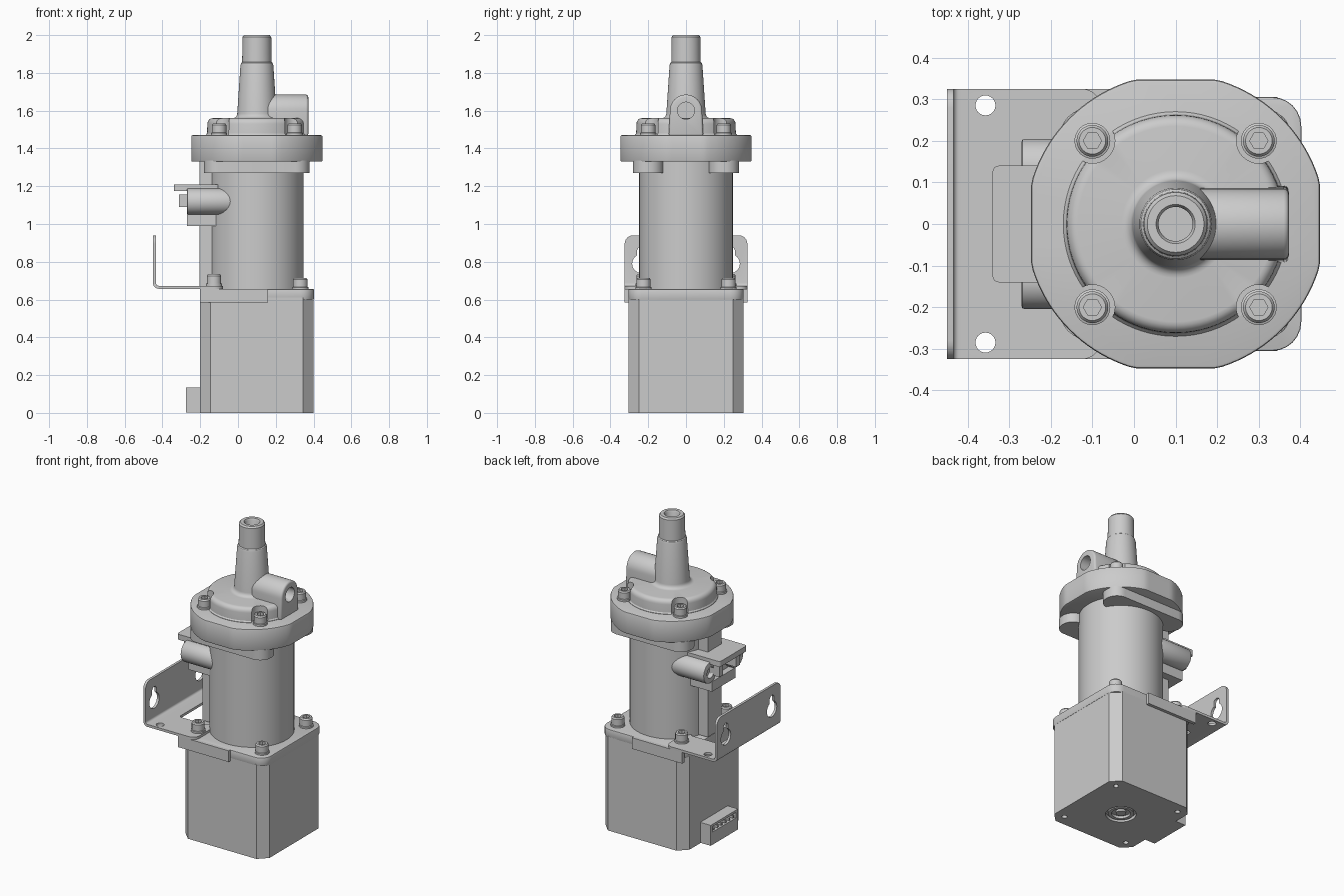
import bpy, bmesh, math
from mathutils import Vector

if "Cube" in bpy.data.objects:
    bpy.data.objects.remove(bpy.data.objects["Cube"])

CX = 0.1                      # axis of the pump column
AX = {'z': lambda u, v, w: (u, v, w), 'x': lambda u, v, w: (w, u, v), 'y': lambda u, v, w: (u, w, v)}


def finish(bm, name):
    bmesh.ops.remove_doubles(bm, verts=bm.verts, dist=1e-5)
    bmesh.ops.recalc_face_normals(bm, faces=bm.faces)
    me = bpy.data.meshes.new(name)
    bm.to_mesh(me)
    bm.free()
    ob = bpy.data.objects.new(name, me)
    bpy.context.collection.objects.link(ob)
    return ob


def prism(name, pts, a, b, axis='z'):
    bm = bmesh.new()
    lo = [bm.verts.new(AX[axis](u, v, a)) for u, v in pts]
    hi = [bm.verts.new(AX[axis](u, v, b)) for u, v in pts]
    bm.faces.new(lo)
    bm.faces.new(hi)
    n = len(pts)
    for i in range(n):
        j = (i + 1) % n
        bm.faces.new((lo[i], lo[j], hi[j], hi[i]))
    return finish(bm, name)


def circle(u, v, r, n=48):
    return [(u + r * math.cos(2 * math.pi * i / n), v + r * math.sin(2 * math.pi * i / n)) for i in range(n)]


def rrect(u0, u1, v0, v1, r, n=6):
    pts = []
    for k, (u, v) in enumerate([(u1 - r, v1 - r), (u0 + r, v1 - r), (u0 + r, v0 + r), (u1 - r, v0 + r)]):
        for i in range(n + 1):
            t = math.pi / 2 * (k + i / n)
            pts.append((u + r * math.cos(t), v + r * math.sin(t)))
    return pts


def box(name, x0, x1, y0, y1, z0, z1):
    return prism(name, [(x0, y0), (x1, y0), (x1, y1), (x0, y1)], z0, z1)


def lathe(name, prof, x=CX, y=0, n=64):
    bm = bmesh.new()
    rings = [[bm.verts.new((x + r * math.cos(2 * math.pi * i / n), y + r * math.sin(2 * math.pi * i / n), z))
              for i in range(n)] for r, z in prof]
    for a, b in zip(rings, rings[1:]):
        for i in range(n):
            j = (i + 1) % n
            bm.faces.new((a[i], a[j], b[j], b[i]))
    bmesh.ops.remove_doubles(bm, verts=bm.verts, dist=1e-5)
    return finish(bm, name)


def apply(ob, mod):
    bpy.context.view_layer.objects.active = ob
    bpy.ops.object.modifier_apply(modifier=mod.name)


def cut(ob, *cutters):
    for c in cutters:
        m = ob.modifiers.new("cut", 'BOOLEAN')
        m.operation, m.solver, m.object = 'DIFFERENCE', 'EXACT', c
        apply(ob, m)
        bpy.data.objects.remove(c)
    return ob


def bevel(ob, w, seg=2):
    m = ob.modifiers.new("bevel", 'BEVEL')
    m.width, m.segments, m.limit_method, m.angle_limit = w, seg, 'ANGLE', math.radians(40)
    apply(ob, m)
    return ob


# Motor: chamfered body, rounded top flange, recessed bottom
motor = prism("motor_body", rrect(-0.2, 0.4, -0.305, 0.305, 0.055, 1), 0, 0.61)
cut(motor, prism("c", circle(CX, 0, 0.09), -0.1, 0.02))
for sx in (-1, 1):
    for sy in (-1, 1):
        cut(motor, prism("c", circle(CX + sx * 0.235, sy * 0.235, 0.016, 20), -0.1, 0.05))
bevel(prism("motor_flange", rrect(-0.202, 0.402, -0.305, 0.305, 0.07), 0.6, 0.655), 0.004)
lathe("motor_bearing", [(0.055, 0.03), (0.055, 0.004), (0.075, 0.004), (0.075, 0.03)])
lathe("motor_shaft_end", [(0, 0.03), (0, 0.006), (0.03, 0.006), (0.03, 0.03)])

# Motor plug with pin slots
plug = box("motor_plug", -0.275, -0.19, -0.14, 0.14, 0.003, 0.135)
cut(plug, box("c", -0.3, -0.215, -0.12, 0.12, 0.085, 0.12))
for i in range(6):
    y = -0.1 + i * 0.04
    box("plug_pin", -0.27, -0.21, y - 0.006, y + 0.006, 0.09, 0.105)

# Pump column with back rib and clamping lugs
lathe("column", [(0, 0.65), (0.248, 0.65), (0.248, 1.335), (0, 1.335)], n=80)
box("column_rib", -0.205, -0.1, -0.07, 0.07, 0.66, 1.33)
for s in (-1, 1):
    prism("clamp_lug", rrect(-0.18, 0.378, s * 0.2 - 0.08, s * 0.2 + 0.08, 0.075, 8), 1.27, 1.335)

# Side ports, cover plate and sensor block on the back of the column
for s in (-1, 1):
    port = bevel(prism("back_port", circle(s * 0.135, 1.12, 0.069), -0.27, 0.0, 'x'), 0.006)
    cut(port, prism("c", circle(s * 0.135, 1.12, 0.035, 24), -0.4, -0.24, 'x'))
prism("cover_plate", rrect(-0.34, -0.1, -0.14, 0.14, 0.015, 4), 1.175, 1.21)
box("sensor_block", -0.27, -0.1, -0.12, 0.12, 0.99, 1.055)
box("sensor_core", -0.23, -0.1, -0.1, 0.1, 1.05, 1.18)
for s in (-1, 1):
    box("sensor_tab", -0.312, -0.22, s * 0.085 - 0.02, s * 0.085 + 0.02, 1.09, 1.157)

# Mounting bracket: bent sheet with keyholes, window and side tabs
R, T, X0, Z0 = 0.03, 0.016, -0.45, 0.657
arc = [i * math.pi / 10 for i in range(6)]
outer = [(X0 + R - R * math.cos(t), Z0 + R - R * math.sin(t)) for t in arc]
inner = [(X0 + R - (R - T) * math.cos(t), Z0 + R - (R - T) * math.sin(t)) for t in arc]
bracket = prism("bracket", [(X0, 0.94)] + outer + [(-0.08, Z0), (-0.08, Z0 + T)] + inner[::-1]
                + [(X0 + T, 0.94)], -0.325, 0.325, 'y')
bm = bmesh.new()
bm.from_mesh(bracket.data)
corners = []
for e in bm.edges:
    m, d = (e.verts[0].co + e.verts[1].co) / 2, e.verts[0].co - e.verts[1].co
    if abs(d.y) < 1e-4 and (m.z > 0.939 or m.x > -0.081):
        corners.append(e)
bmesh.ops.bevel(bm, geom=corners, offset=0.045, segments=6, profile=0.5, affect='EDGES')
bm.to_mesh(bracket.data)
bm.free()
cut(bracket, prism("c", rrect(-0.33, -0.12, -0.13, 0.13, 0.02), 0.6, 0.72))
for s in (-1, 1):
    y = s * 0.235
    cut(bracket, prism("c", circle(-0.357, s * 0.285, 0.024, 24), 0.6, 0.72),
        prism("c", circle(y, 0.79, 0.05, 32), -0.5, -0.4, 'x'),
        prism("c", rrect(y - 0.024, y + 0.024, 0.78, 0.88, 0.0235), -0.5, -0.4, 'x'))
    box("bracket_side_tab", -0.2, 0.16, *sorted((s * 0.303, s * 0.325)), 0.585, 0.657)

# Upper flange: disc with four flats
F = 0.347
pts = [(CX + max(-F, min(F, u)), max(-F, min(F, v))) for u, v in circle(0, 0, 0.361, 120)]
bevel(prism("head_flange", pts, 1.33, 1.47), 0.007)

# Head cap: dome, tapered neck and bored tip
dome = [(0.235 + 0.027 * math.cos(t), 1.53 + 0.03 * math.sin(t)) for t in arc]
fillet = [(0.13 - 0.026 * math.sin(t), 1.586 - 0.026 * math.cos(t)) for t in arc]
cap = lathe("head_cap", [(0, 1.46), (0.27, 1.46), (0.27, 1.472), (0.264, 1.48)] + dome + fillet
            + [(0.087, 1.84), (0.083, 1.853), (0.078, 1.857), (0.076, 1.99), (0.068, 2.0),
               (0.047, 2.0), (0.041, 1.99), (0.041, 1.75), (0, 1.75)], n=80)
SPOTS = [(CX + sx * 0.2, sy * 0.2) for sx in (-1, 1) for sy in (-1, 1)]
for x, y in SPOTS:
    cut(cap, prism("c", circle(x, y, 0.054, 32), 1.471, 1.65))

# Outlet port: arched block with a bore
arch = [(0.085 * math.cos(math.pi * i / 24), 1.6 + 0.085 * math.sin(math.pi * i / 24)) for i in range(25)]
outlet = bevel(prism("outlet_port", [(0.092, 1.465)] + arch + [(-0.092, 1.465)], 0.12, 0.372, 'x'), 0.012, 3)
cut(outlet, prism("c", circle(0, 1.6, 0.045), 0.24, 0.5, 'x'))

# Socket-head screws: four on the head, four on the motor
screw = lathe("screw", [(0, -0.01), (0.043, -0.01), (0.043, 0.01), (0.038, 0.012), (0.038, 0.052),
                        (0.032, 0.06), (0, 0.06)], 0, 0, 32)
cut(screw, prism("c", circle(0, 0, 0.022, 6), 0.03, 0.1))
places = [(x, y, 1.472) for x, y in SPOTS]
places += [(x, s * 0.225, z) for x, z in ((-0.127, 0.674), (0.33, 0.655)) for s in (-1, 1)]
for i, p in enumerate(places):
    ob = screw if i == 0 else screw.copy()
    if i:
        bpy.context.collection.objects.link(ob)
    ob.location = Vector(p)

# Smooth shading with sharp edges kept
bpy.ops.object.select_all(action='SELECT')
bpy.context.view_layer.objects.active = cap
bpy.ops.object.shade_smooth_by_angle(angle=math.radians(32))
